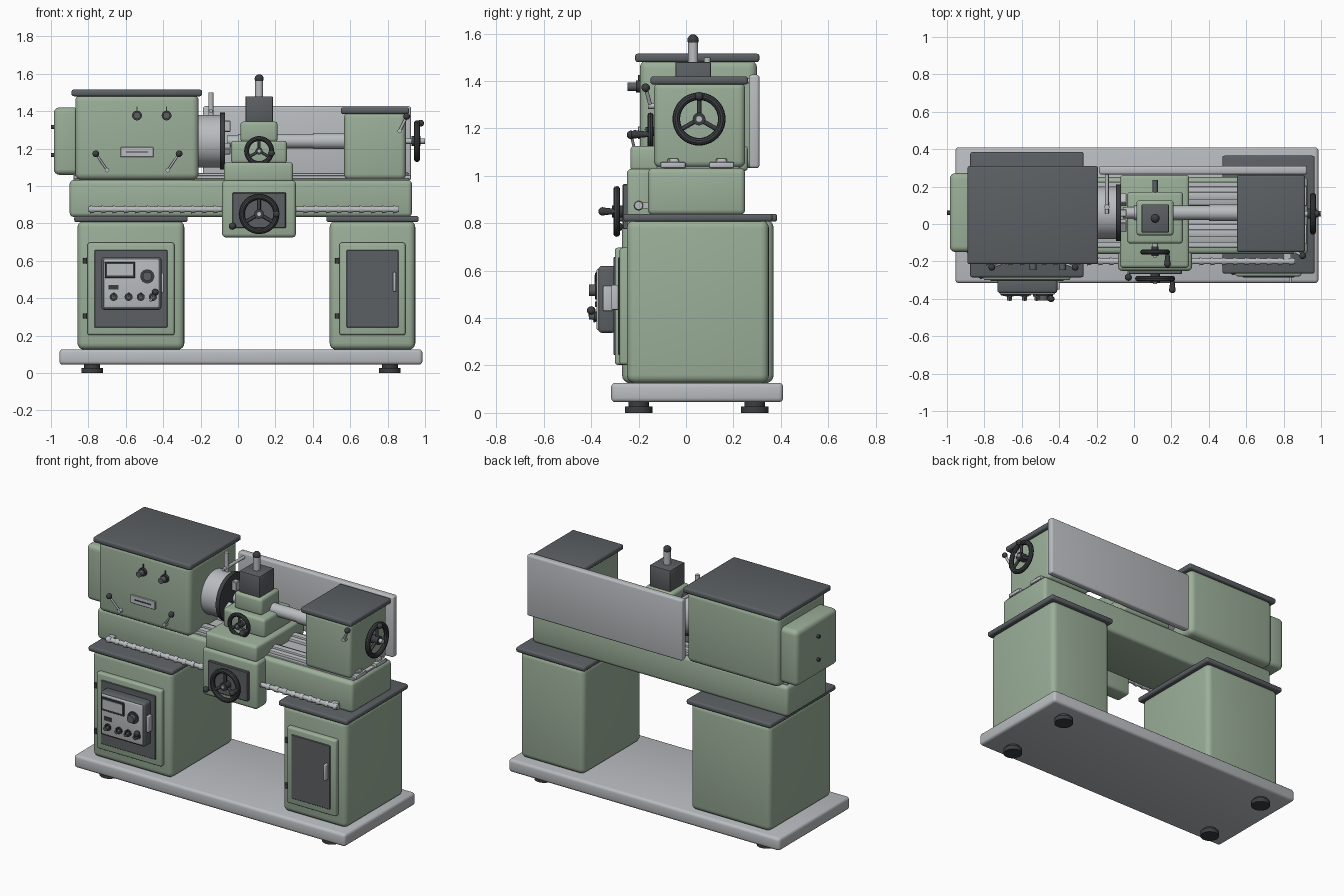
import bpy, bmesh, math
from mathutils import Vector

cube = bpy.data.objects.get("Cube")
if cube:
    bpy.data.objects.remove(cube)


def material(name, rgb):
    m = bpy.data.materials.new(name)
    m.use_nodes = True
    m.diffuse_color = (*rgb, 1)
    bsdf = next(n for n in m.node_tree.nodes if n.type == "BSDF_PRINCIPLED")
    bsdf.inputs["Base Color"].default_value = (*rgb, 1)
    return m


GREEN = material("sage green", (0.33, 0.43, 0.32))
LIGHT = material("light grey", (0.49, 0.51, 0.53))
DARK = material("slate grey", (0.107, 0.117, 0.127))
BLACK = material("charcoal", (0.045, 0.048, 0.053))
parts = []


def finish(name, bm, mat):
    mesh = bpy.data.meshes.new(name)
    bm.to_mesh(mesh)
    bm.free()
    mesh.materials.append(mat)
    ob = bpy.data.objects.new(name, mesh)
    bpy.context.collection.objects.link(ob)
    parts.append(ob)
    return ob


def box(name, x, y, z, mat, bevel=0.0, seg=3):
    """Rounded box from (min, max) ranges."""
    bm = bmesh.new()
    bmesh.ops.create_cube(bm, size=1)
    for v in bm.verts:
        v.co = [r[0] if c < 0 else r[1] for c, r in zip(v.co, (x, y, z))]
    if bevel:
        bmesh.ops.bevel(bm, geom=bm.edges[:], offset=bevel, segments=seg,
                        profile=0.5, affect="EDGES")
    return finish(name, bm, mat)


def rod(name, a, b, r, mat, r2=None, sides=24):
    """Cylinder or cone between two points."""
    a, b = Vector(a), Vector(b)
    bm = bmesh.new()
    bmesh.ops.create_cone(bm, cap_ends=True, segments=sides, radius1=r,
                          radius2=r if r2 is None else r2, depth=(b - a).length)
    turn = (b - a).to_track_quat("Z", "Y").to_matrix()
    for v in bm.verts:
        v.co = turn @ v.co + (a + b) / 2
    return finish(name, bm, mat)


def ball(name, c, r, mat):
    bm = bmesh.new()
    bmesh.ops.create_uvsphere(bm, u_segments=16, v_segments=10, radius=r)
    bmesh.ops.translate(bm, vec=c, verts=bm.verts)
    return finish(name, bm, mat)


def lever(name, pivot, tip, r=0.006):
    """Light arm with a dark ball at the tip."""
    rod(name + "_arm", pivot, tip, r, LIGHT, sides=12)
    ball(name + "_ball", tip, 0.018, BLACK)


def handwheel(name, c, axis, radius, tube, grip_angle, grip_len):
    """Rim, hub, three spokes and a crank grip, facing along axis."""
    c, n = Vector(c), Vector(axis)
    up = Vector((0, 0, 1))
    side = up.cross(n)

    def at(angle, d):
        t = math.radians(angle)
        return c + (side * math.cos(t) + up * math.sin(t)) * d

    bm = bmesh.new()
    count, ring = 40, 10
    grid = []
    for i in range(count):
        out = at(360 * i / count, 1) - c
        row = []
        for j in range(ring):
            t = math.tau * j / ring
            row.append(bm.verts.new(c + out * (radius - tube + tube * math.cos(t))
                                    + n * tube * math.sin(t)))
        grid.append(row)
    for i in range(count):
        p, q = grid[i], grid[(i + 1) % count]
        for j in range(ring):
            k = (j + 1) % ring
            bm.faces.new((p[j], q[j], q[k], p[k]))
    bmesh.ops.recalc_face_normals(bm, faces=bm.faces)
    finish(name + "_rim", bm, BLACK)
    rod(name + "_hub", c - n * 0.03, c + n * 0.02, radius * 0.24, BLACK)
    rod(name + "_hub_cap", c, c + n * 0.028, radius * 0.1, LIGHT)
    for a in (90, 210, 330):
        rod(name + "_spoke", c, at(a, radius - tube), tube * 0.6, BLACK, sides=12)
    g = at(grip_angle, radius - tube)
    rod(name + "_grip", g, g + n * grip_len, 0.010, BLACK, 0.017, 16)
    ball(name + "_grip_end", g + n * grip_len, 0.018, BLACK)


# Base plate and levelling feet
box("base_plate", (-0.955, 0.986), (-0.316, 0.41), (0.045, 0.127), LIGHT, 0.018)
for x in (-0.78, 0.812):
    for y in (-0.2, 0.29):
        rod("foot", (x, y, 0), (x, y, 0.028), 0.058, BLACK)
        rod("foot_neck", (x, y, 0.028), (x, y, 0.05), 0.043, BLACK)

# Pedestal cabinets with caps, door frames, door panels and hinges
for side, x0, x1, y0, y1 in (("right", -0.858, -0.287, -0.27, 0.37),
                             ("left", 0.49, 0.948, -0.25, 0.35)):
    box(side + "_cabinet", (x0, x1), (y0, y1), (0.125, 0.815), GREEN, 0.035, 4)
    box(side + "_cabinet_cap", (x0 - 0.018, x1 + 0.018), (y0 - 0.015, y1 + 0.015),
        (0.807, 0.84), DARK, 0.012)
    box(side + "_door_frame", (x0 + 0.053, x1 - 0.053), (y0 - 0.03, y0 + 0.02),
        (0.203, 0.697), GREEN, 0.012)
    box(side + "_door_panel", (x0 + 0.09, x1 - 0.09), (y0 - 0.036, y0),
        (0.244, 0.657), DARK, 0.003, 1)
    for z in (0.305, 0.6):
        rod("hinge", (x0 + 0.04, y0 - 0.012, z - 0.014),
            (x0 + 0.04, y0 - 0.012, z + 0.014), 0.012, BLACK, sides=12)
box("door_handle", (0.829, 0.845), (-0.315, -0.28), (0.435, 0.54), LIGHT, 0.006)

# Control box on the right cabinet
box("control_box", (-0.73, -0.41), (-0.37, -0.295), (0.338, 0.62), DARK, 0.015)
box("control_face", (-0.718, -0.422), (-0.377, -0.36), (0.35, 0.608), LIGHT, 0.006)
box("control_side_bar", (-0.415, -0.397), (-0.35, -0.31), (0.43, 0.535), LIGHT, 0.005)
box("screen_frame", (-0.712, -0.55), (-0.383, -0.37), (0.507, 0.594), BLACK, 0.003, 1)
box("screen", (-0.7, -0.562), (-0.386, -0.38), (0.522, 0.582), LIGHT)
box("switch_plate", (-0.693, -0.64), (-0.383, -0.37), (0.447, 0.47), BLACK)
rod("dial_ring", (-0.485, -0.37, 0.517), (-0.485, -0.385, 0.517), 0.038, BLACK)
rod("dial", (-0.485, -0.38, 0.517), (-0.485, -0.41, 0.517), 0.024, DARK)
for x in (-0.665, -0.585, -0.52, -0.455):
    rod("control_knob_base", (x, -0.37, 0.407), (x, -0.388, 0.407), 0.021, BLACK)
    rod("control_knob", (x, -0.38, 0.407), (x, -0.41, 0.407), 0.013, DARK)
    box("knob_pointer", (x - 0.004, x + 0.004), (-0.412, -0.39), (0.407, 0.432), BLACK)
lever("control_lever", (-0.468, -0.385, 0.385), (-0.443, -0.4, 0.432))

# Bed with ways
box("bed", (-0.9, 0.93), (-0.16, 0.25), (0.835, 1.033), GREEN, 0.022)
box("bed_top", (-0.88, 0.915), (-0.125, 0.225), (1.02, 1.04), LIGHT, 0.003, 1)
for y, w in ((-0.05, 0.05), (0.15, 0.05)):
    box("way", (-0.88, 0.92), (y - w, y + w), (1.03, 1.057), LIGHT, 0.008, 2)
    box("way_ridge", (-0.88, 0.915), (y - 0.02, y + 0.02), (1.05, 1.07), LIGHT, 0.006, 2)

# Lead screw with evenly spaced collars
rod("lead_screw", (-0.8, -0.2, 0.875), (0.86, -0.2, 0.875), 0.015, LIGHT)
for i in range(28):
    x = -0.79 + i * 0.06
    rod("screw_collar", (x, -0.2, 0.875), (x + 0.024, -0.2, 0.875), 0.021, LIGHT, 0.017, 16)
for x in (-0.78, 0.82):
    box("screw_bracket", (x - 0.02, x + 0.02), (-0.2, -0.15), (0.862, 0.888), LIGHT)

# Headstock, lid and side cover
box("headstock", (-0.87, -0.21), (-0.195, 0.3), (1.033, 1.49), GREEN, 0.035, 4)
box("headstock_lid", (-0.89, -0.192), (-0.215, 0.31), (1.48, 1.516), DARK, 0.012)
box("side_cover", (-0.985, -0.85), (-0.15, 0.272), (1.06, 1.42), GREEN, 0.03, 4)
for z in (1.165, 1.315):
    rod("cover_bolt", (-1.0, 0.06, z), (-0.97, 0.06, z), 0.011, BLACK, sides=12)

# Headstock controls
for x in (-0.54, -0.382):
    rod("selector_base", (x, -0.19, 1.377), (x, -0.212, 1.377), 0.026, BLACK)
    rod("selector_knob", (x, -0.21, 1.377), (x, -0.247, 1.377), 0.018, DARK)
    box("selector_mark", (x - 0.003, x + 0.003), (-0.202, -0.19), (1.39, 1.425), BLACK)
box("data_plate", (-0.628, -0.452), (-0.203, -0.19), (1.155, 1.208), LIGHT, 0.002, 1)
box("data_plate_line", (-0.6, -0.48), (-0.206, -0.2), (1.178, 1.185), BLACK)
for x, tip in ((-0.7, -0.76), (-0.375, -0.315)):
    rod("lever_boss", (x, -0.19, 1.085), (x, -0.22, 1.085), 0.012, LIGHT, sides=16)
    lever("gear_lever", (x, -0.21, 1.085), (tip, -0.232, 1.173))

# Chuck, jaws and key
rod("chuck", (-0.22, 0.06, 1.24), (-0.09, 0.06, 1.24), 0.14, LIGHT, sides=48)
rod("chuck_face", (-0.096, 0.06, 1.24), (-0.07, 0.06, 1.24), 0.152, BLACK, sides=48)
for a in (90, 210, 330):
    t = math.radians(a)
    jaw = box("chuck_jaw", (-0.075, -0.04), (-0.02, 0.02), (0.05, 0.11), LIGHT, 0.004, 1)
    jaw.location = (0, 0.06, 1.24)
    jaw.rotation_euler.x = t - math.pi / 2
rod("chuck_key", (-0.145, 0.09, 1.36), (-0.145, 0.09, 1.5), 0.014, LIGHT)
rod("chuck_key_bar", (-0.145, 0.055, 1.4), (-0.145, 0.27, 1.4), 0.01, LIGHT)

# Splash guard
box("splash_guard", (-0.187, 0.925), (0.265, 0.31), (1.033, 1.427), LIGHT, 0.012)

# Carriage stack, apron and tool post
box("apron", (-0.085, 0.31), (-0.25, -0.14), (0.725, 1.03), GREEN, 0.02)
box("saddle", (-0.075, 0.295), (-0.235, 0.262), (1.02, 1.127), GREEN, 0.018)
box("cross_slide", (-0.037, 0.262), (-0.105, 0.172), (1.12, 1.242), GREEN, 0.018)
box("compound_slide", (0.013, 0.212), (-0.062, 0.128), (1.235, 1.345), GREEN, 0.018)
box("tool_post", (0.04, 0.187), (-0.045, 0.105), (1.34, 1.48), DARK, 0.006, 2)
rod("clamp_pin", (0.113, 0.03, 1.47), (0.113, 0.03, 1.575), 0.021, LIGHT)
ball("clamp_ball", (0.113, 0.03, 1.573), 0.024, BLACK)
rod("rear_stop", (0.113, 0.15, 1.22), (0.113, 0.235, 1.22), 0.014, DARK)

# Carriage handwheels
rod("cross_feed_shaft", (0.113, -0.09, 1.187), (0.113, -0.16, 1.187), 0.014, LIGHT)
handwheel("cross_feed_wheel", (0.113, -0.15, 1.187), (0, -1, 0), 0.08, 0.013, -10, 0.065)
box("apron_plate", (-0.03, 0.256), (-0.268, -0.24), (0.775, 0.965), DARK, 0.004, 1)
handwheel("apron_wheel", (0.113, -0.292, 0.85), (0, -1, 0), 0.107, 0.015, 0, 0.06)
rod("feed_knob_stem", (-0.03, -0.24, 0.785), (-0.03, -0.28, 0.785), 0.008, LIGHT, sides=12)
ball("feed_knob", (-0.03, -0.285, 0.785), 0.019, BLACK)

# Tailstock, quill, lid, clamps and handwheel
rod("centre_tip", (-0.06, 0.06, 1.24), (0.02, 0.06, 1.24), 0.03, LIGHT)
rod("quill", (0.0, 0.06, 1.24), (0.42, 0.06, 1.24), 0.038, LIGHT, sides=32)
rod("quill_sleeve", (0.4, 0.06, 1.24), (0.6, 0.06, 1.24), 0.043, LIGHT, sides=32)
box("tailstock", (0.568, 0.897), (-0.135, 0.25), (1.035, 1.395), GREEN, 0.028, 4)
box("tailstock_lid", (0.55, 0.915), (-0.15, 0.262), (1.385, 1.42), DARK, 0.012)
for y in (-0.055, 0.15):
    box("tailstock_clamp", (0.86, 0.925), (y - 0.053, y + 0.053), (1.033, 1.058), LIGHT, 0.006, 2)
    box("clamp_nut", (0.87, 0.91), (y - 0.024, y + 0.024), (1.05, 1.074), LIGHT, 0.004, 1)
rod("tailstock_lever_boss", (0.865, -0.12, 1.295), (0.865, -0.16, 1.295), 0.012, LIGHT)
lever("tailstock_lever", (0.865, -0.15, 1.295), (0.902, -0.17, 1.372), 0.008)
rod("tailstock_shaft", (0.88, 0.055, 1.24), (1.0, 0.055, 1.24), 0.014, LIGHT)
handwheel("tailstock_wheel", (0.957, 0.055, 1.24), (1, 0, 0), 0.112, 0.016, 90, 0.02)

# Smooth the rounded surfaces and keep the hard edges
bpy.ops.object.select_all(action="DESELECT")
for ob in parts:
    ob.select_set(True)
bpy.context.view_layer.objects.active = parts[0]
bpy.ops.object.shade_smooth_by_angle(angle=math.radians(35))
